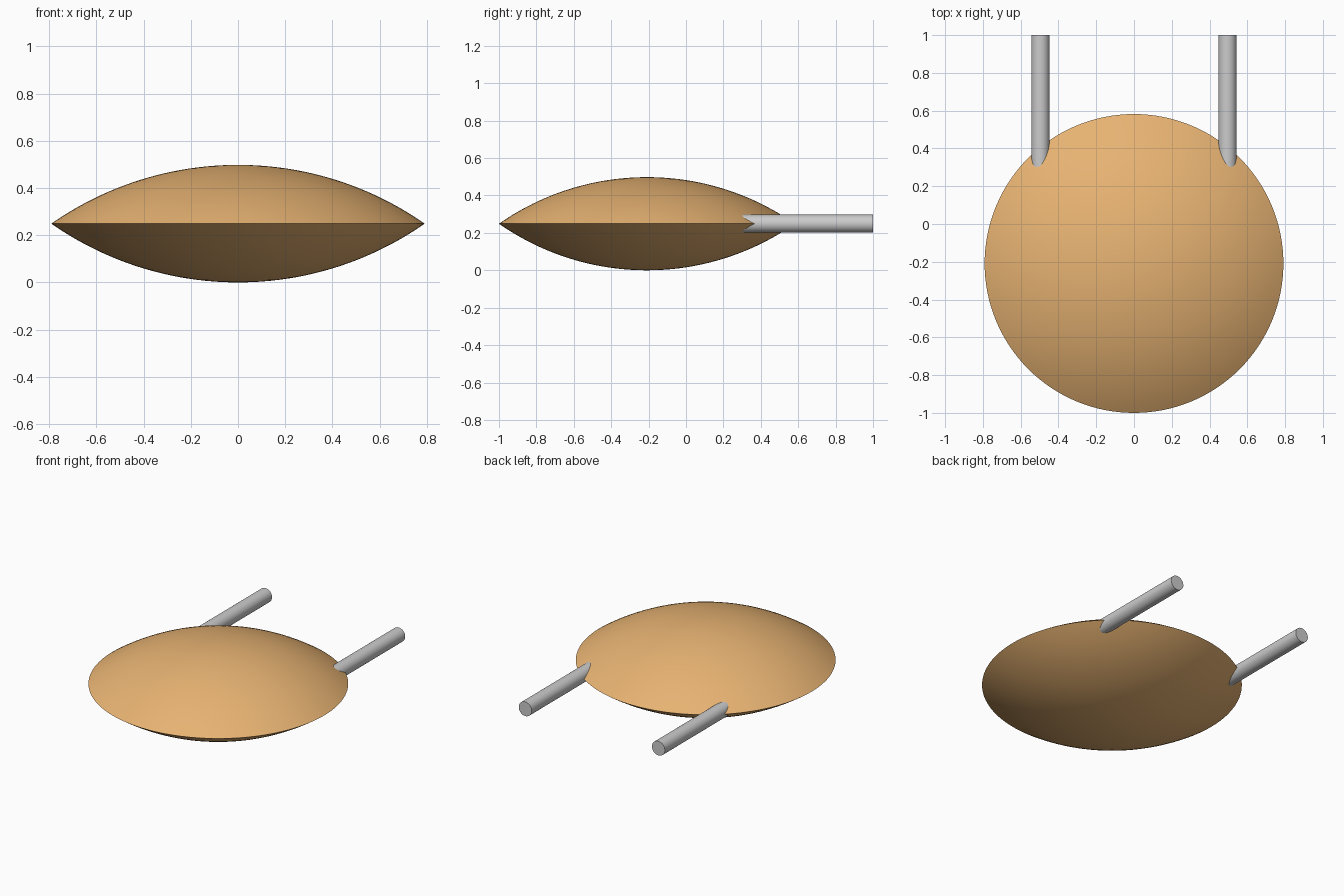
import bpy, bmesh, math
from mathutils import Matrix

if "Cube" in bpy.data.objects:
    bpy.data.objects.remove(bpy.data.objects["Cube"])

RADIUS, HALF, CY, CZ = 0.791, 0.249, -0.209, 0.249
SEGS, RINGS = 128, 24

tan = bpy.data.materials.new("tan")
tan.diffuse_color = (0.8, 0.45, 0.17, 1)
tan.use_nodes = True
tan.node_tree.nodes["Principled BSDF"].inputs["Base Color"].default_value = tan.diffuse_color


def finish(name, bm, loc):
    bmesh.ops.recalc_face_normals(bm, faces=bm.faces)
    mesh = bpy.data.meshes.new(name)
    bm.to_mesh(mesh)
    bm.free()
    ob = bpy.data.objects.new(name, mesh)
    ob.location = loc
    bpy.context.collection.objects.link(ob)
    bpy.ops.object.select_all(action='DESELECT')
    ob.select_set(True)
    bpy.context.view_layer.objects.active = ob
    bpy.ops.object.shade_smooth_by_angle(angle=math.radians(35))
    return ob


# Lens-shaped body: two shallow spherical caps meeting at a sharp rim
sphere_r = (RADIUS ** 2 + HALF ** 2) / (2 * HALF)
span = math.asin(RADIUS / sphere_r)
bm = bmesh.new()
angles = [span * i / RINGS for i in range(RINGS + 1)]
cap = [(sphere_r * math.sin(a), sphere_r * math.cos(a) - sphere_r + HALF) for a in angles]
profile = cap + [(r, -z) for r, z in reversed(cap[:-1])]
verts = [bm.verts.new((r, 0, z)) for r, z in profile]
edges = [bm.edges.new(pair) for pair in zip(verts, verts[1:])]
bmesh.ops.spin(bm, geom=verts + edges, axis=(0, 0, 1), cent=(0, 0, 0),
               angle=math.tau, steps=SEGS)
bmesh.ops.remove_doubles(bm, verts=bm.verts, dist=1e-5)
body = finish("lens_body", bm, (0, CY, CZ))
body.data.materials.append(tan)

# Two parallel rods reaching back from the body
START, END = 0.2, 1.0
for side, x in (("left", -0.495), ("right", 0.495)):
    bm = bmesh.new()
    bmesh.ops.create_cone(bm, cap_ends=True, segments=48, radius1=0.048,
                          radius2=0.048, depth=END - START,
                          matrix=Matrix.Rotation(math.pi / 2, 4, 'X'))
    finish(side + "_rod", bm, (x, (START + END) / 2, CZ))
